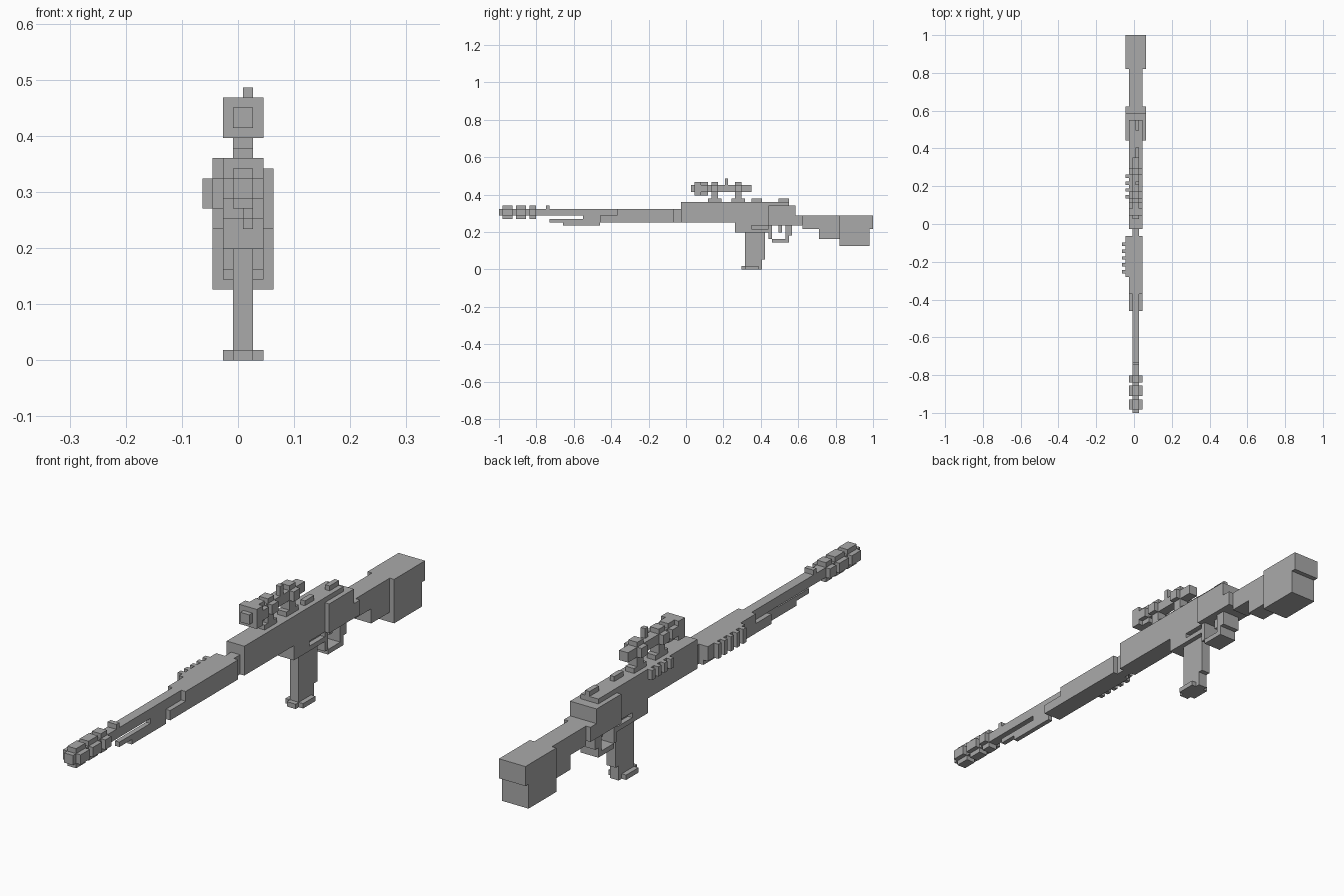
import bpy
import bmesh
from mathutils import Matrix, Vector

default_cube = bpy.data.objects.get("Cube")
if default_cube:
    bpy.data.objects.remove(default_cube, do_unlink=True)

UNIT = 2 / 111          # edge of one block
MID = 0.5               # the long axis sits half a block to the left

grey = bpy.data.materials.new("plain grey")
grey.use_nodes = True
GREY_COLOUR = (0.4, 0.4, 0.4, 1)
grey.diffuse_color = GREY_COLOUR
grey.node_tree.nodes["Principled BSDF"].inputs["Base Color"].default_value = GREY_COLOUR


def centred(half, along, height):
    """Box centred on the long axis: half width, y range, z range in blocks."""
    return (MID - half, MID + half), along, height


def plus(along, low, high):
    """Pair of crossed boxes, making a bar with notched corners."""
    return [centred(2, along, (low + 1, high - 1)),
            centred(1, along, (low, high))]


def make_part(name, boxes):
    bm = bmesh.new()
    for spans in boxes:
        size = Vector([b - a for a, b in spans])
        centre = Vector([(a + b) / 2 for a, b in spans])
        bmesh.ops.create_cube(
            bm, size=1, matrix=Matrix.Translation(centre) @ Matrix.Diagonal(size).to_4x4())
    to_world = Matrix.Scale(UNIT, 4) @ Matrix.Translation((0, -55.5, 0))
    bm.transform(to_world)
    mesh = bpy.data.meshes.new(name)
    bm.to_mesh(mesh)
    bm.free()
    mesh.materials.append(grey)
    part = bpy.data.objects.new(name, mesh)
    bpy.context.scene.collection.objects.link(part)
    return part


# Barrel, muzzle brake and front sight
make_part("barrel", [centred(1, (0, 36), (16, 18))])
for number, along in enumerate([(1, 4), (5, 8), (9, 11)]):
    make_part(f"muzzle_ring_{number}", plus(along, 15, 19))
make_part("front_sight", [centred(1, (14, 15), (18, 19))])

# Thin rail hanging under the barrel
RAIL_WIDTH = (MID, MID + 1)
make_part("under_rail", [
    (RAIL_WIDTH, (15, 30), (14, 15)),
    (RAIL_WIDTH, (25, 30), (15, 16)),
    (RAIL_WIDTH, (19, 30), (13, 14)),
])

# Fore end with a ribbed plate on its right side
make_part("fore_end", [
    centred(2, (35, 52), (14, 18)),
    centred(2, (30, 35), (14, 16)),
    centred(1, (52, 54), (14, 18)),
])
make_part("side_plate", [((-2.5, -1.5), (40, 52), (15, 18))])
make_part("side_plate_ribs", [
    ((-3.5, -2.5), (y, y + 1), (15, 18)) for y in range(41, 51, 2)])

# Receiver, with a wider block at the rear
make_part("receiver", [
    centred(2, (54, 86), (14, 20)),
    centred(2, (70, 75), (11, 14)),
    centred(2, (75, 80), (11, 12)),
    centred(1, (75, 80), (12, 13)),
    centred(2, (75, 80), (13, 14)),
])
make_part("rear_block", [
    centred(3, (80, 88), (13, 19)),
    centred(3, (88, 90), (13, 16)),
])
make_part("receiver_ribs", [
    ((-2.5, -1.5), (y, y + 1), (18, 20)) for y in range(63, 71, 2)])
make_part("top_studs", [
    (RAIL_WIDTH, along, (20, 21)) for along in [(75, 78), (83, 86)]])

# Magazine and its foot
make_part("magazine", [
    centred(1, (73, 78), (1, 11)),
    centred(1, (78, 79), (3, 11)),
])
make_part("magazine_foot", [
    centred(1, (72, 78), (0, 1)),
    centred(2, (73, 77), (0, 1)),
])

# Trigger and guard
make_part("trigger", [centred(1, (83, 84), (11, 13))])
make_part("trigger_guard", [
    centred(2, (80, 81), (9, 13)),
    centred(2, (81, 86), (8, 9)),
    centred(2, (85, 86), (9, 10)),
    centred(2, (85, 87), (10, 13)),
])

# Stock
make_part("stock_neck", [
    centred(2, (90, 95), (12, 16)),
    centred(2, (95, 101), (9, 16)),
])
make_part("stock_butt", [
    centred(3, (101, 110), (7, 16)),
    centred(3, (110, 111), (12, 16)),
])

# Scope on two mounts
make_part("scope_tube", [centred(1, (57, 75), (23, 25))])
make_part("scope_bell", [centred(2, (58, 60), (22, 26))] + plus((60, 62), 22, 26))
make_part("scope_knob", [(RAIL_WIDTH, (67, 68), (25, 27))])
for side, start in [("front", 63), ("rear", 70)]:
    ring = (start, start + 2)
    make_part(f"{side}_scope_ring", plus(ring, 22, 26))
    make_part(f"{side}_scope_mount", [
        centred(1, (start - 1, start + 3), (20, 21)),
        centred(1, ring, (21, 22)),
    ])
